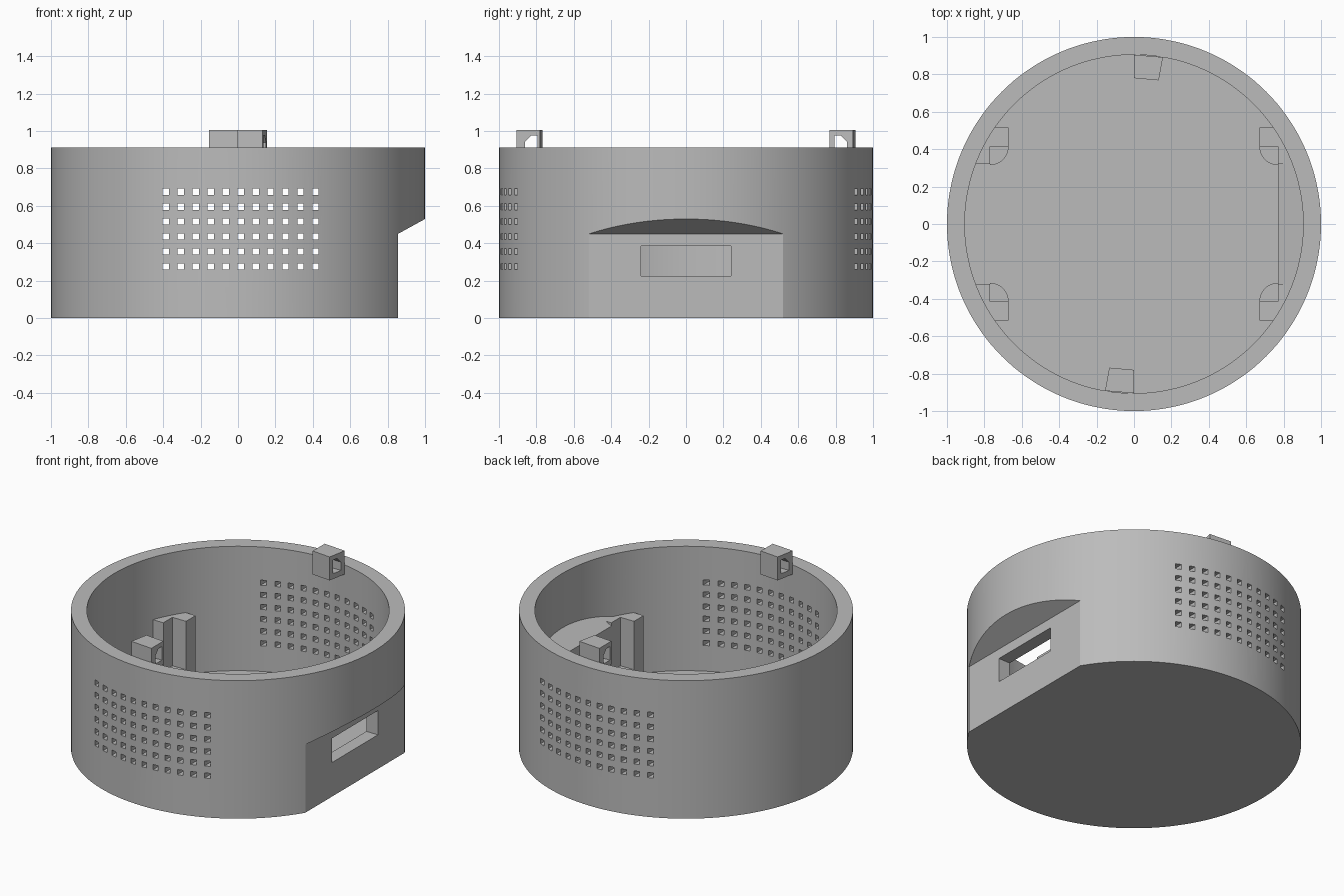
import bpy, bmesh
from math import cos, sin, pi

cube = bpy.data.objects.get("Cube")
if cube:
    bpy.data.objects.remove(cube, do_unlink=True)

R, R_IN, H, FLOOR = 1.0, 0.905, 0.912, 0.09

grey = bpy.data.materials.new("matte grey")
grey.use_nodes = True
grey.diffuse_color = (0.5, 0.5, 0.5, 1)
grey.node_tree.nodes["Principled BSDF"].inputs["Base Color"].default_value = (0.5, 0.5, 0.5, 1)


def finish(name, bm):
    bmesh.ops.recalc_face_normals(bm, faces=bm.faces[:])
    mesh = bpy.data.meshes.new(name)
    bm.to_mesh(mesh)
    bm.free()
    mesh.materials.append(grey)
    obj = bpy.data.objects.new(name, mesh)
    bpy.context.collection.objects.link(obj)
    return obj


def prism(name, points, lo, hi, axis="z"):
    """Extrude a flat outline: (x, y) along z, (x, z) along y or (y, z) along x."""
    place = {"z": lambda a, b, t: (a, b, t),
             "y": lambda a, b, t: (a, t, b),
             "x": lambda a, b, t: (t, a, b)}[axis]
    bm = bmesh.new()
    low = [bm.verts.new(place(a, b, lo)) for a, b in points]
    high = [bm.verts.new(place(a, b, hi)) for a, b in points]
    bm.faces.new(low)
    bm.faces.new(high)
    for i in range(len(points)):
        j = (i + 1) % len(points)
        bm.faces.new((low[i], low[j], high[j], high[i]))
    return finish(name, bm)


def circle(r, n=144):
    return [(r * cos(2 * pi * i / n), r * sin(2 * pi * i / n)) for i in range(n)]


def cut(obj, cutter):
    mod = obj.modifiers.new("cut", "BOOLEAN")
    mod.operation = "DIFFERENCE"
    mod.solver = "EXACT"
    mod.object = cutter
    bpy.context.view_layer.objects.active = obj
    bpy.ops.object.modifier_apply(modifier=mod.name)
    bpy.data.objects.remove(cutter, do_unlink=True)


def recess(x, z, slope, bottom):
    """Wedge that flattens the +x side up to height z, then slopes outward."""
    return prism("recess_cutter", [(x, bottom), (1.2, bottom),
                                   (1.2, z + (1.2 - x) * slope), (x, z)], -1.2, 1.2, "y")


# Round housing with a flat, sloped recess on one side
body = prism("housing", circle(R), 0, H)
cut(body, recess(0.855, 0.45, 0.55, -0.2))

# Hollow interior that follows the recess
cavity = prism("cavity_cutter", circle(R_IN), FLOOR, H + 0.3)
cut(cavity, recess(0.77, 0.478, 0.55, -0.2))
cut(body, cavity)

# Port window through the flat wall
w = 0.24
cut(body, prism("window_cutter", [(-w, 0.225), (w, 0.225), (w, 0.385), (-w, 0.385)], 0.6, 1.1, "x"))

# Grid of square vents through front and back
bm = bmesh.new()
for col in range(11):
    for row in range(6):
        bar = bmesh.ops.create_cube(bm, size=1)["verts"]
        bmesh.ops.scale(bm, vec=(0.034, 2.4, 0.034), verts=bar)
        bmesh.ops.translate(bm, vec=(-0.386 + 0.08 * col, 0, 0.276 + 0.08 * row), verts=bar)
cut(body, finish("vent_cutter", bm))

bpy.ops.object.select_all(action="DESELECT")
body.select_set(True)
bpy.context.view_layer.objects.active = body
bpy.ops.object.shade_smooth_by_angle()

# Corner posts with low quarter-round board rests
post = [(0.67, 0.515), (0.67, 0.415), (0.77, 0.415), (0.77, 0.32),
        (0.849, 0.32), (0.81, 0.417), (0.754, 0.515)]
rest = [(0.77, 0.415)] + [(0.77 - 0.1 * cos(a), 0.415 - 0.1 * sin(a))
                          for a in [i * pi / 24 for i in range(13)]]
for sx, side in ((1, "left"), (-1, "right")):
    for sy, end in ((-1, "front"), (1, "back")):
        prism(f"{end}_{side}_post", [(x * sx, y * sy) for x, y in post], FLOOR - 0.02, 0.5)
        prism(f"{end}_{side}_board_rest", [(x * sx, y * sy) for x, y in rest], FLOOR - 0.02, 0.18)

# Two locking clips on the inner rim, half a turn apart, each with a slot along x
clip = [(0, 0.78), (0.132, 0.768), (0.155, 0.892), (0, 0.905)]
slot = [(0.795, 0.885), (0.862, 0.885), (0.862, 0.94), (0.83, 0.975), (0.795, 0.975)]
for s, end in ((1, "back"), (-1, "front")):
    lug = prism(f"{end}_clip", [(x * s, y * s) for x, y in clip], 0.85, 1.005)
    cut(lug, prism("slot_cutter", [(y * s, z) for y, z in slot], -0.3, 0.3, "x"))
